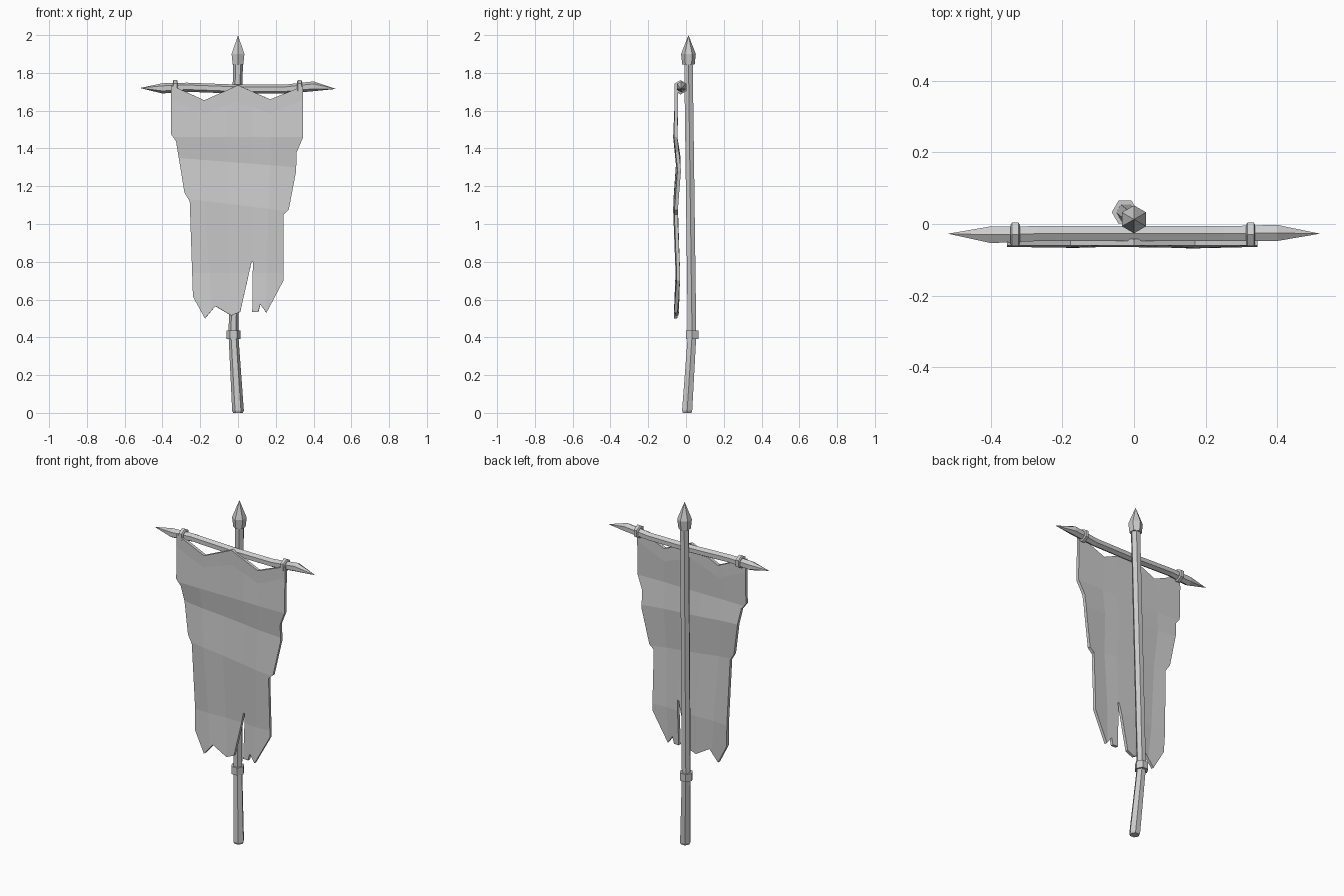
import bpy, bmesh, math
from mathutils import Vector

if "Cube" in bpy.data.objects:
    bpy.data.objects.remove(bpy.data.objects["Cube"])


def link(name, bm):
    bmesh.ops.recalc_face_normals(bm, faces=bm.faces)
    me = bpy.data.meshes.new(name)
    bm.to_mesh(me)
    bm.free()
    ob = bpy.data.objects.new(name, me)
    bpy.context.collection.objects.link(ob)
    return ob


def hex_tube(name, sections, axis='z', phase=0.0):
    """Loft six-sided rings given as (x, y, z, radius)."""
    bm = bmesh.new()
    rings = []
    for x, y, z, r in sections:
        ring = []
        for i in range(6):
            a = math.radians(phase + 60 * i)
            c, s = r * math.cos(a), r * math.sin(a)
            off = (c, s, 0) if axis == 'z' else (0, c, s)
            ring.append(bm.verts.new(Vector((x, y, z)) + Vector(off)))
        rings.append(ring)
    for a, b in zip(rings, rings[1:]):
        for i in range(6):
            j = (i + 1) % 6
            bm.faces.new((a[i], a[j], b[j], b[i]))
    bm.faces.new(rings[0])
    bm.faces.new(rings[-1])
    bmesh.ops.remove_doubles(bm, verts=bm.verts, dist=0.0008)
    return link(name, bm)


# Bent pole, its collar and the spear finial
hex_tube("pole", [(0, 0.006, 0, 0.026), (0, 0.006, 0.012, 0.031),
                  (-0.024, 0.032, 0.41, 0.026), (0, 0.013, 1.86, 0.026)])
hex_tube("pole_collar", [(-0.025, 0.033, 0.392, 0.037), (-0.025, 0.033, 0.436, 0.037)])
hex_tube("finial", [(0, 0.013, 1.845, 0.033), (0, 0.013, 1.90, 0.039),
                    (0, 0.013, 2.0, 0.0001)], phase=30)

# Slightly bowed crossbar with pointed ends
Y = -0.027
hex_tube("crossbar", [(-0.52, Y, 1.72, 0.0001), (-0.40, Y - 0.003, 1.718, 0.027),
                      (-0.27, Y, 1.724, 0.024), (0, Y, 1.714, 0.024),
                      (0.25, Y, 1.714, 0.024), (0.40, Y + 0.002, 1.729, 0.026),
                      (0.52, Y, 1.715, 0.0001)], axis='x', phase=30)

# Binding rings
for side, x in (("left", -0.332), ("right", 0.326)):
    hex_tube("binding_" + side, [(x - 0.013, Y - 0.002, 1.724, 0.031),
                                 (x - 0.009, Y - 0.002, 1.724, 0.038),
                                 (x + 0.009, Y - 0.002, 1.724, 0.038),
                                 (x + 0.013, Y - 0.002, 1.724, 0.031)], axis='x', phase=30)

# Tattered cloth: zigzag hem strip plus torn outline, cut into folds
top = [(-0.355, 1.735), (-0.178, 1.655), (0, 1.735), (0.17, 1.66), (0.345, 1.73)]
hem = [(-0.355, 1.66), (-0.18, 1.585), (0, 1.65), (0.17, 1.585), (0.345, 1.66)]
torn = [(0.345, 1.46), (0.31, 1.38), (0.307, 1.28), (0.268, 1.075), (0.24, 1.05),
        (0.24, 0.70), (0.15, 0.53), (0.118, 0.575), (0.108, 0.535), (0.076, 0.535),
        (0.079, 0.80), (0.072, 0.80), (0.012, 0.535), (-0.035, 0.515), (-0.12, 0.565),
        (-0.175, 0.50), (-0.238, 0.615), (-0.255, 1.12), (-0.283, 1.165),
        (-0.328, 1.44), (-0.355, 1.475)]
bm = bmesh.new()
tv, hv, ov = [[bm.verts.new((x, 0, z)) for x, z in pts] for pts in (top, hem, torn)]
for i in range(4):
    bm.faces.new((tv[i], hv[i], hv[i + 1], tv[i + 1]))
bm.faces.new(hv + ov)


def cut(co, no):
    bmesh.ops.bisect_plane(bm, geom=bm.verts[:] + bm.edges[:] + bm.faces[:],
                           dist=0.002, plane_co=co, plane_no=no)


for z, tilt in ((1.46, 0), (1.325, 0.08), (1.10, 0.12), (0.74, 0)):
    cut((0, 0, z), (tilt, 0, 1))
for x, lean in ((-0.17, 0.07), (-0.05, 0.03), (0.078, 0), (0.16, -0.03)):
    cut((x, 0, 1), (1, 0, lean))

# Billow of the cloth, by height and across the width
billow = [(2, -0.054), (1.6, -0.050), (1.46, -0.056), (1.31, -0.039),
          (1.10, -0.056), (0.74, -0.042), (0.4, -0.056)]
for v in bm.verts:
    x, _, z = v.co
    zz = z + 0.08 * x if z < 1.4 else z
    for (z1, y1), (z0, y0) in zip(billow, billow[1:]):
        if z0 <= zz <= z1:
            v.co.y = y0 + (y1 - y0) * (zz - z0) / (z1 - z0)
            break
    if z < 1.5:
        v.co.y += 0.004 * math.cos(x * 22)
cloth = link("banner_cloth", bm)
mod = cloth.modifiers.new("thickness", 'SOLIDIFY')
mod.thickness = 0.018
mod.offset = 0
